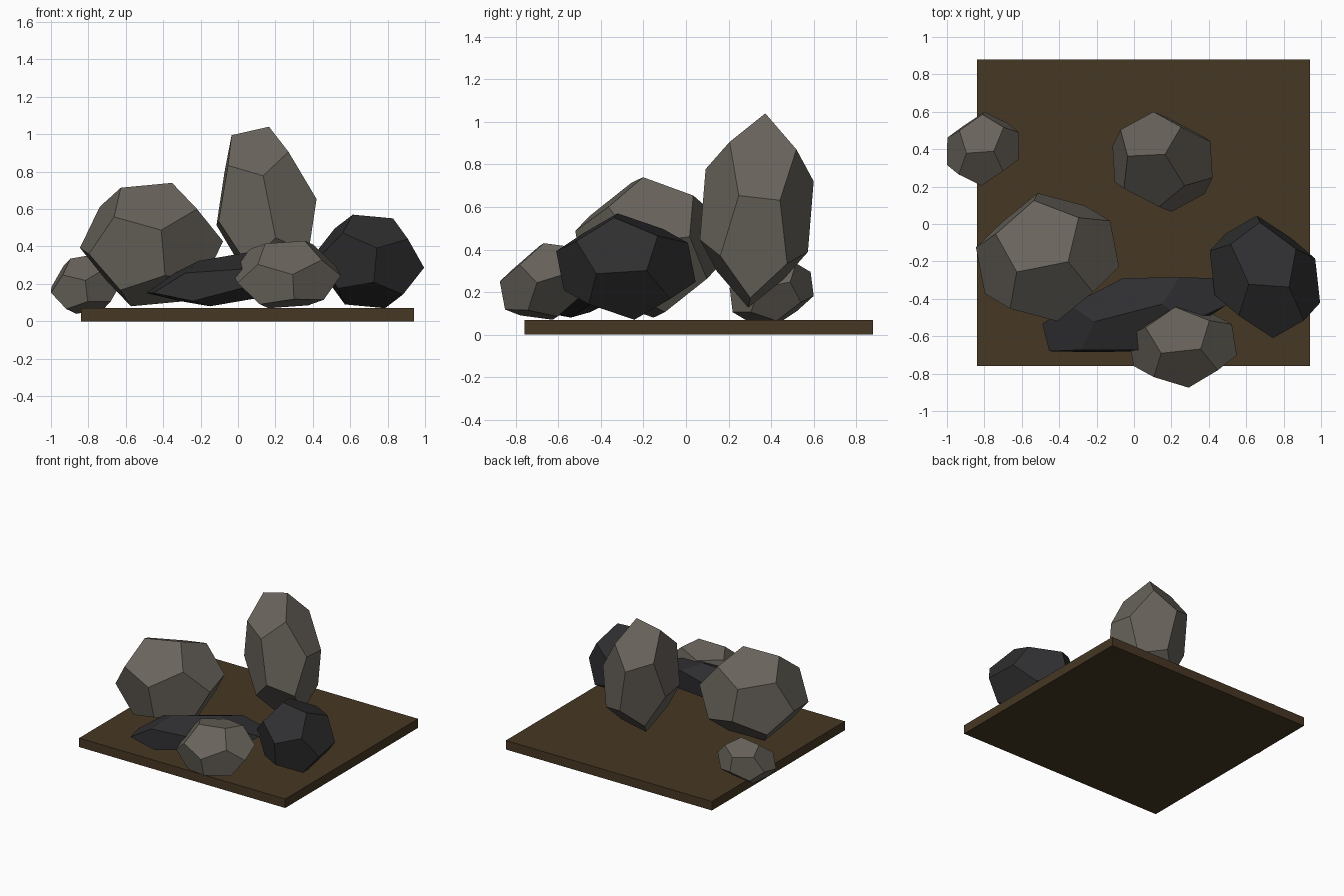
import bpy, bmesh
from mathutils import Vector, Matrix

if "Cube" in bpy.data.objects:
    bpy.data.objects.remove(bpy.data.objects["Cube"])

PHI = (1 + 5 ** 0.5) / 2
INV = 1 / PHI


def srgb(r, g, b):
    def lin(v):
        v /= 255
        return v / 12.92 if v <= 0.04045 else ((v + 0.055) / 1.055) ** 2.4
    return (lin(r), lin(g), lin(b), 1)


def material(name, rgb):
    m = bpy.data.materials.new(name)
    m.diffuse_color = srgb(*rgb)
    m.use_nodes = True
    m.node_tree.nodes["Principled BSDF"].inputs["Base Color"].default_value = m.diffuse_color
    return m


grey = material("warm grey stone", (105, 100, 92))
dark = material("charcoal stone", (47, 47, 49))
brown = material("brown soil", (70, 55, 35))

# Corners of a regular dodecahedron
CORNERS = [Vector((x, y, z)) for x in (-1, 1) for y in (-1, 1) for z in (-1, 1)]
for s in (-1, 1):
    for t in (-1, 1):
        CORNERS += [Vector((s * PHI, t * INV, 0)), Vector((s * INV, 0, t * PHI)),
                    Vector((0, s * PHI, t * INV))]
# Three neighbouring corners of one of its faces
REF = Matrix(((-INV, 0, PHI), (INV, 0, PHI), (1, 1, 1))).transposed()


def add_object(name, bm, mat):
    bmesh.ops.recalc_face_normals(bm, faces=bm.faces)
    mesh = bpy.data.meshes.new(name)
    bm.to_mesh(mesh)
    bm.free()
    mesh.materials.append(mat)
    bpy.context.collection.objects.link(bpy.data.objects.new(name, mesh))


def rock(name, mat, a, b, c, low, high):
    """Stretched dodecahedron: three neighbouring corners, then fit to its bounds."""
    low, high = Vector(low), Vector(high)
    mid = (low + high) / 2
    target = Matrix([Vector(p) - mid for p in (a, b, c)]).transposed()
    pts = [target @ REF.inverted() @ v for v in CORNERS]
    for i in range(3):
        reach = max(p[i] for p in pts)
        for p in pts:
            p[i] = mid[i] + p[i] * (high[i] - mid[i]) / reach
    bm = bmesh.new()
    verts = [bm.verts.new(p) for p in pts]
    bmesh.ops.convex_hull(bm, input=verts)
    bmesh.ops.dissolve_limit(bm, angle_limit=0.02, verts=bm.verts, edges=bm.edges)
    add_object(name, bm, mat)


# Ground slab
bm = bmesh.new()
bmesh.ops.create_cube(bm, size=1, matrix=Matrix.Translation((0.05, 0.06, 0.035))
                      @ Matrix.Diagonal((1.78, 1.64, 0.07, 1)))
add_object("ground_slab", bm, brown)

# Rocks
rock("large_rock", grey, (-0.626, -0.25, 0.714), (-0.353, -0.20, 0.74),
     (-0.22, -0.35, 0.60), (-0.845, -0.52, 0.08), (-0.08, 0.165, 0.74))
rock("tall_rock", grey, (0.166, 0.373, 1.04), (0.273, 0.204, 0.906),
     (0.134, 0.09, 0.778), (-0.115, 0.065, 0.127), (0.42, 0.60, 1.04))
rock("dark_rock", dark, (0.61, -0.32, 0.57), (0.834, -0.335, 0.55),
     (0.917, -0.505, 0.44), (0.405, -0.61, 0.07), (0.995, 0.045, 0.57))
rock("front_rock", grey, (0.144, -0.69, 0.415), (0.358, -0.668, 0.43),
     (0.45, -0.78, 0.328), (-0.03, -0.875, 0.07), (0.55, -0.42, 0.43))
rock("flat_dark_rock", dark, (-0.21, -0.522, 0.323), (0.149, -0.428, 0.385),
     (0.242, -0.283, 0.357), (-0.49, -0.685, 0.08), (0.49, -0.285, 0.385))
rock("small_rock", grey, (-0.89, 0.38, 0.335), (-0.754, 0.39, 0.36),
     (-0.705, 0.51, 0.335), (-1.0, 0.205, 0.04), (-0.615, 0.60, 0.36))
